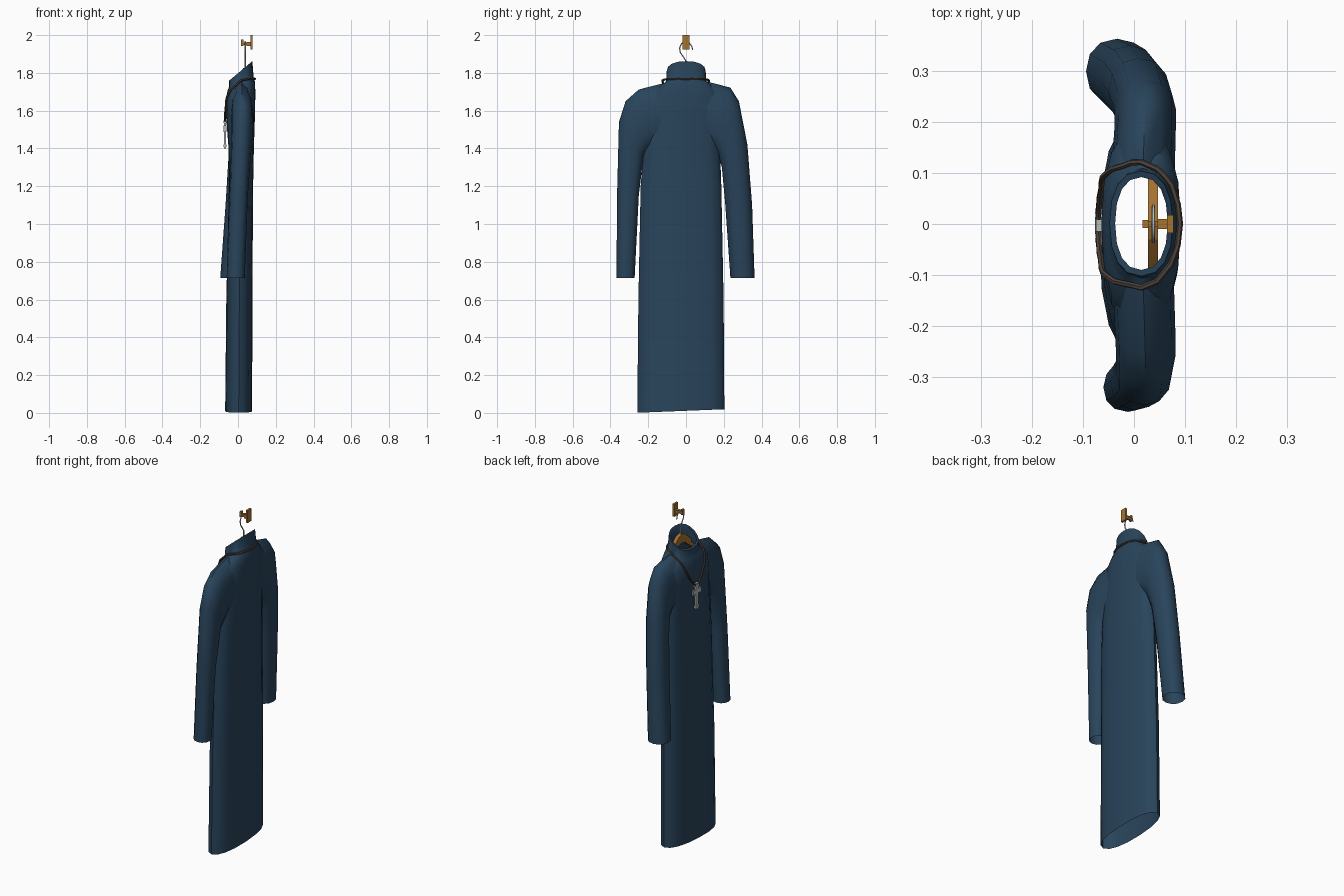
import bpy, bmesh, math
from mathutils import Vector
from mathutils.bvhtree import BVHTree

if "Cube" in bpy.data.objects:
    bpy.data.objects.remove(bpy.data.objects["Cube"])


def material(name, rgb):
    m = bpy.data.materials.new(name)
    m.diffuse_color = (*rgb, 1)
    m.use_nodes = True
    m.node_tree.nodes["Principled BSDF"].inputs["Base Color"].default_value = m.diffuse_color
    return m


BLUE = material("robe_blue", (0.022, 0.058, 0.105))
GOLD = material("warm_wood", (0.38, 0.17, 0.03))
BROWN = material("cord_brown", (0.075, 0.055, 0.045))
SILVER = material("silver", (0.46, 0.5, 0.51))


def finish(name, bm, mat, smooth=None):
    bmesh.ops.recalc_face_normals(bm, faces=bm.faces[:])
    me = bpy.data.meshes.new(name)
    bm.to_mesh(me)
    bm.free()
    ob = bpy.data.objects.new(name, me)
    bpy.context.collection.objects.link(ob)
    me.materials.append(mat)
    if smooth:
        bpy.ops.object.select_all(action='DESELECT')
        ob.select_set(True)
        bpy.context.view_layer.objects.active = ob
        bpy.ops.object.shade_smooth_by_angle(angle=math.radians(smooth))
    return ob


def loft(name, rings, mat, smooth):
    bm = bmesh.new()
    rows = [[bm.verts.new(p) for p in ring] for ring in rings]
    n = len(rows[0])
    for a, b in zip(rows, rows[1:]):
        for i in range(n):
            j = (i + 1) % n
            bm.faces.new((a[i], a[j], b[j], b[i]))
    return finish(name, bm, mat, smooth)


def unit_ring(n, power):
    # rounded-rectangle-like ring of unit half size
    for i in range(n):
        t = 2 * math.pi * i / n
        c, s = math.cos(t), math.sin(t)
        yield (math.copysign(abs(c) ** (2 / power), c),
               math.copysign(abs(s) ** (2 / power), s))


def body_ring(z, x0, x1, y0, y1, slope=0.0, yslope=0.0):
    xc, yc, rx, ry = (x0 + x1) / 2, (y0 + y1) / 2, (x1 - x0) / 2, (y1 - y0) / 2
    return [(xc + rx * u, yc + ry * v, z + slope * rx * u + yslope * ry * v)
            for u, v in unit_ring(16, 2.3)]


# robe body: hem, torso, shoulders, slanted collar with an inner wall
body = loft("robe_body", [body_ring(*r) for r in [
    (0.01, -.068, .075, -.258, .203, 0, .04),
    (0.60, -.062, .076, -.252, .199),
    (1.20, -.048, .080, -.240, .187),
    (1.40, -.050, .084, -.225, .180),
    (1.58, -.064, .090, -.210, .190),
    (1.68, -.064, .092, -.190, .190, .2),
    (1.73, -.055, .090, -.135, .138, .3),
    (1.748, -.049, .083, -.106, .109, .4),
    (1.81, -.048, .076, -.102, .104, .84),
    (1.808, -.037, .066, -.090, .092, .84),
    (1.74, -.037, .070, -.092, .094, .4)]], BLUE, 50)


def sleeve_ring(yo, zo, yi, zi, xc, d):
    return [(xc + d * v, (yo + yi) / 2 + (yo - yi) / 2 * u, (zo + zi) / 2 + (zo - zi) / 2 * u)
            for u, v in unit_ring(12, 2.2)]


# sleeves: outer point, inner point, x centre, half depth
sleeve_a = loft("left_sleeve", [sleeve_ring(*r) for r in [
    (.12, 1.752, .10, 1.42, .018, .062),
    (.235, 1.722, .15, 1.40, .022, .060),
    (.280, 1.65, .17, 1.37, .022, .060),
    (.325, 1.42, .19, 1.30, .010, .060),
    (.350, 1.10, .208, 1.10, -.008, .058),
    (.363, .715, .235, .715, -.033, .061)]], BLUE, 50)
sleeve_b = loft("right_sleeve", [sleeve_ring(*r) for r in [
    (-.12, 1.745, -.10, 1.42, .018, .060),
    (-.25, 1.712, -.17, 1.42, .022, .059),
    (-.32, 1.65, -.20, 1.39, .023, .058),
    (-.355, 1.54, -.225, 1.36, .020, .055),
    (-.365, 1.15, -.25, 1.15, .003, .049),
    (-.368, .715, -.272, .715, -.012, .048)]], BLUE, 50)


def tube(name, pts, radius, mat, cyclic=False):
    cu = bpy.data.curves.new(name, 'CURVE')
    cu.dimensions = '3D'
    cu.bevel_depth = radius
    cu.bevel_resolution = 1
    cu.use_fill_caps = not cyclic
    sp = cu.splines.new('POLY')
    sp.points.add(len(pts) - 1)
    for p, co in zip(sp.points, pts):
        p.co = (*co, 1)
    sp.use_cyclic_u = cyclic
    ob = bpy.data.objects.new(name, cu)
    bpy.context.collection.objects.link(ob)
    cu.materials.append(mat)
    bpy.ops.object.select_all(action='DESELECT')
    ob.select_set(True)
    bpy.context.view_layer.objects.active = ob
    bpy.ops.object.convert(target='MESH')
    bpy.ops.object.shade_smooth_by_angle(angle=math.radians(50))


# necklace cord, pushed out so it rests on the cloth
half = [(.090, 0, 1.768), (.072, .075, 1.768), (.045, .108, 1.766), (.015, .121, 1.760),
        (-.02, .112, 1.725), (-.043, .098, 1.685), (-.060, .080, 1.64),
        (-.068, .050, 1.59), (-.070, .012, 1.545)]
half = [Vector(p) for p in half]
dense = [a.lerp(b, k / 2) for a, b in zip(half, half[1:]) for k in range(2)] + [half[-1]]
cord = dense + [Vector((p.x, -p.y - .004, p.z)) for p in reversed(dense[1:])]
dg = bpy.context.evaluated_depsgraph_get()
for ob in (body, sleeve_a, sleeve_b):
    tree = BVHTree.FromObject(ob, dg)
    for p in cord:
        loc, nor, _, dist = tree.find_nearest(p)
        if loc and dist < .04 and (p - loc).dot(nor) < .005:
            p[:] = loc + nor * .005
tube("necklace_cord", cord, .006, BROWN, True)


def boxes(name, specs, mat):
    bm = bmesh.new()
    for x0, x1, y0, y1, z0, z1 in specs:
        vs = bmesh.ops.create_cube(bm, size=1)["verts"]
        for v in vs:
            v.co = ((x0 + x1) / 2 + v.co.x * (x1 - x0), (y0 + y1) / 2 + v.co.y * (y1 - y0),
                    (z0 + z1) / 2 + v.co.z * (z1 - z0))
    return finish(name, bm, mat)


# cross pendant with flared ends
boxes("cross_pendant", [
    (-.074, -.063, -.015, .009, 1.40, 1.555),
    (-.074, -.063, -.041, .035, 1.493, 1.517),
    (-.076, -.061, -.020, .014, 1.535, 1.548),
    (-.076, -.061, -.020, .014, 1.407, 1.420),
    (-.076, -.061, -.036, -.027, 1.488, 1.522),
    (-.076, -.061, .021, .030, 1.488, 1.522)], SILVER)

# clothes hanger: bent wooden bar inside the shoulders
upper = [(0, 1.825), (.03, 1.815), (.065, 1.785), (.12, 1.735), (.19, 1.69)]
lower = [(.19, 1.665), (.12, 1.70), (.065, 1.735), (.03, 1.765), (0, 1.77)]
bm = bmesh.new()
for s in (1, -1):
    f = bm.faces.new([bm.verts.new((.027, s * y, z)) for y, z in upper + lower])
    new = bmesh.ops.extrude_face_region(bm, geom=[f], use_keep_orig=True)["geom"]
    for v in new:
        if isinstance(v, bmesh.types.BMVert):
            v.co.x += .02
finish("hanger_bar", bm, GOLD)

# hanger wire hook
tube("hanger_hook", [(.038, y, z) for y, z in [
    (0, 1.81), (0, 1.862), (-.012, 1.882), (-.030, 1.908), (-.034, 1.932), (-.024, 1.955),
    (-.004, 1.966), (.016, 1.960), (.030, 1.942), (.035, 1.922)]], .0035, SILVER)

# wall plate with its peg and knob
boxes("wall_plate", [(.065, .077, -.018, .018, 1.925, 2.0)], GOLD)
boxes("wall_peg", [(.026, .066, -.006, .006, 1.947, 1.960),
                   (.046, .066, -.010, .010, 1.943, 1.964),
                   (.017, .028, -.008, .008, 1.943, 1.976)], GOLD)
